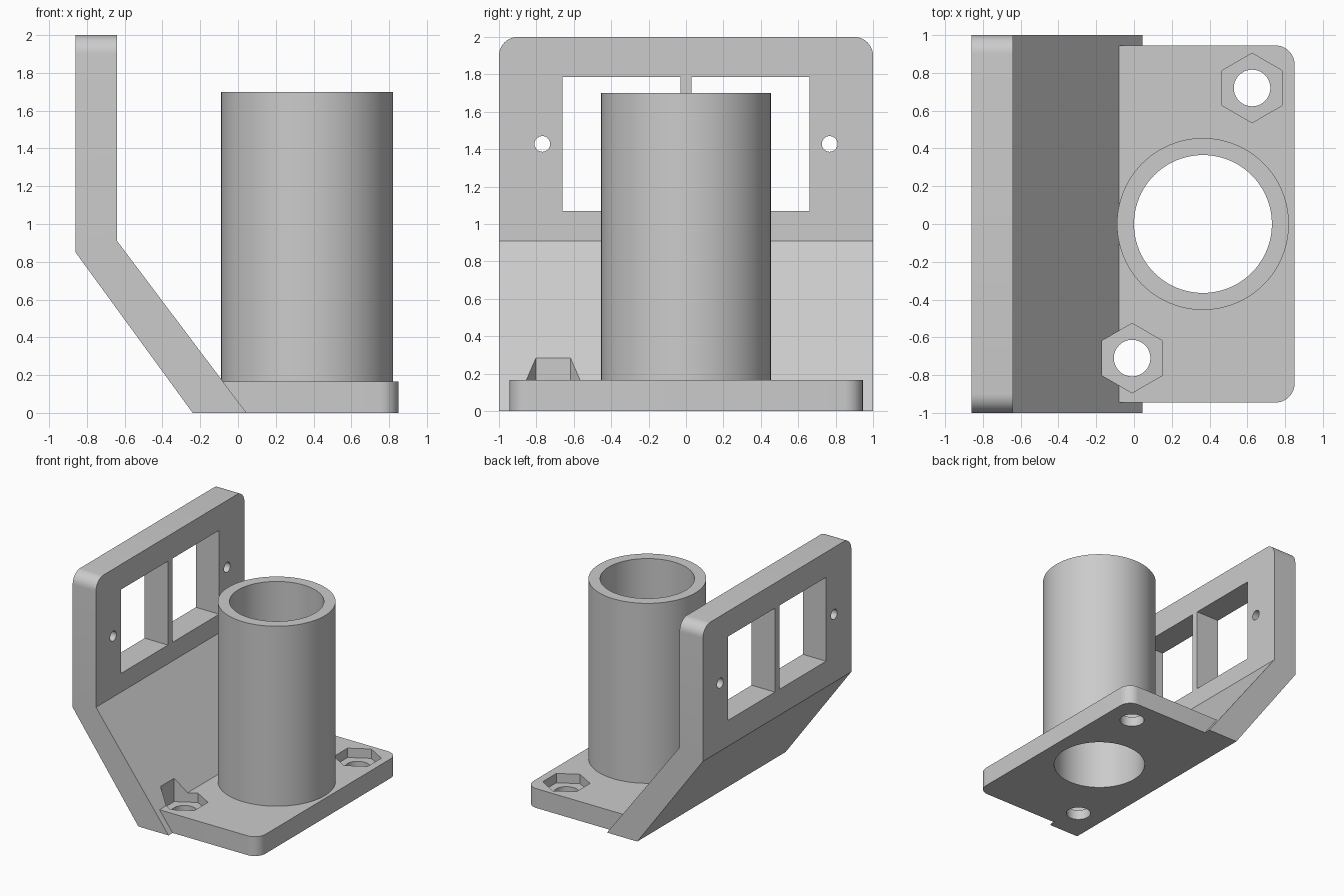
import bpy
import bmesh
from math import radians
from mathutils import Matrix, Vector

if "Cube" in bpy.data.objects:
    bpy.data.objects.remove(bpy.data.objects["Cube"], do_unlink=True)

grey = bpy.data.materials.new("plain grey")
grey.use_nodes = True
colour = (0.6, 0.6, 0.6, 1)
grey.diffuse_color = colour
grey.node_tree.nodes["Principled BSDF"].inputs["Base Color"].default_value = colour


def make(name, bm):
    bmesh.ops.recalc_face_normals(bm, faces=bm.faces)
    mesh = bpy.data.meshes.new(name)
    bm.to_mesh(mesh)
    bm.free()
    mesh.materials.append(grey)
    obj = bpy.data.objects.new(name, mesh)
    bpy.context.collection.objects.link(obj)
    return obj


def prism(name, outline, sweep, round_if=None, radius=0.1):
    """Sweep a flat outline and round the chosen edges."""
    bm = bmesh.new()
    face = bm.faces.new([bm.verts.new(p) for p in outline])
    moved = bmesh.ops.extrude_face_region(bm, geom=[face], use_keep_orig=True)
    verts = [v for v in moved["geom"] if isinstance(v, bmesh.types.BMVert)]
    bmesh.ops.translate(bm, verts=verts, vec=Vector(sweep))
    if round_if:
        edges = [e for e in bm.edges if all(round_if(v.co) for v in e.verts)
                 and abs((e.verts[0].co - e.verts[1].co).y) < 0.01]
        bmesh.ops.bevel(bm, geom=edges, offset=radius, segments=10,
                        profile=0.5, affect='EDGES')
    return make(name, bm)


def cylinder(name, centre, radius, length, sides, turn=None):
    bm = bmesh.new()
    matrix = Matrix.Translation(centre) @ (turn or Matrix())
    bmesh.ops.create_cone(bm, cap_ends=True, segments=sides, radius1=radius,
                          radius2=radius, depth=length, matrix=matrix)
    return make(name, bm)


def combine(body, other, operation):
    mod = body.modifiers.new(operation.lower(), 'BOOLEAN')
    mod.operation = operation
    mod.solver = 'EXACT'
    mod.object = other
    bpy.context.view_layer.objects.active = body
    bpy.ops.object.modifier_apply(modifier=mod.name)
    bpy.data.objects.remove(other, do_unlink=True)


# Upright panel with sloping leg, rounded at the two top corners
side = [(-0.24, 0), (0.045, 0), (-0.64, 0.91), (-0.64, 2), (-0.86, 2), (-0.86, 0.85)]
body = prism("mounting_bracket", [(x, -1, z) for x, z in side], (0, 2, 0),
             lambda co: co.z > 1.99)

# Base plate with rounded outer corners
base = [(-0.15, -0.945), (0.85, -0.945), (0.85, 0.945), (-0.15, 0.945)]
plate = prism("base_plate", [(x, y, 0) for x, y in base], (0, 0, 0.165),
              lambda co: co.x > 0.84)
combine(body, plate, 'UNION')

# Tube standing on the plate, with a bore through everything
tube_x, tube_base, tube_top = 0.365, 0.08, 1.7
combine(body, cylinder("tube", (tube_x, 0, (tube_base + tube_top) / 2), 0.455,
                       tube_top - tube_base, 96), 'UNION')
combine(body, cylinder("bore", (tube_x, 0, 1), 0.365, 4, 96), 'DIFFERENCE')

# Hexagonal nut pockets with bolt holes
for x, y in ((0.625, 0.72), (-0.01, -0.71)):
    combine(body, cylinder("nut_pocket", (x, y, 0.335), 0.184, 0.5, 6), 'DIFFERENCE')
    combine(body, cylinder("bolt_hole", (x, y, 0), 0.097, 1, 32), 'DIFFERENCE')

# Panel windows and screw holes, mirrored left and right
sideways = Matrix.Rotation(radians(90), 4, 'Y')
for s in (-1, 1):
    opening = [(0.03, 1.07), (0.66, 1.07), (0.66, 1.785), (0.03, 1.785)]
    combine(body, prism("window", [(-1, s * y, z) for y, z in opening],
                        (0.5, 0, 0)), 'DIFFERENCE')
    combine(body, cylinder("screw_hole", (-0.75, s * 0.768, 1.428), 0.042, 0.5, 32,
                           sideways), 'DIFFERENCE')

# Smooth round walls, crisp edges
bpy.ops.object.select_all(action='DESELECT')
body.select_set(True)
bpy.context.view_layer.objects.active = body
bpy.ops.object.shade_smooth_by_angle(angle=radians(30))
